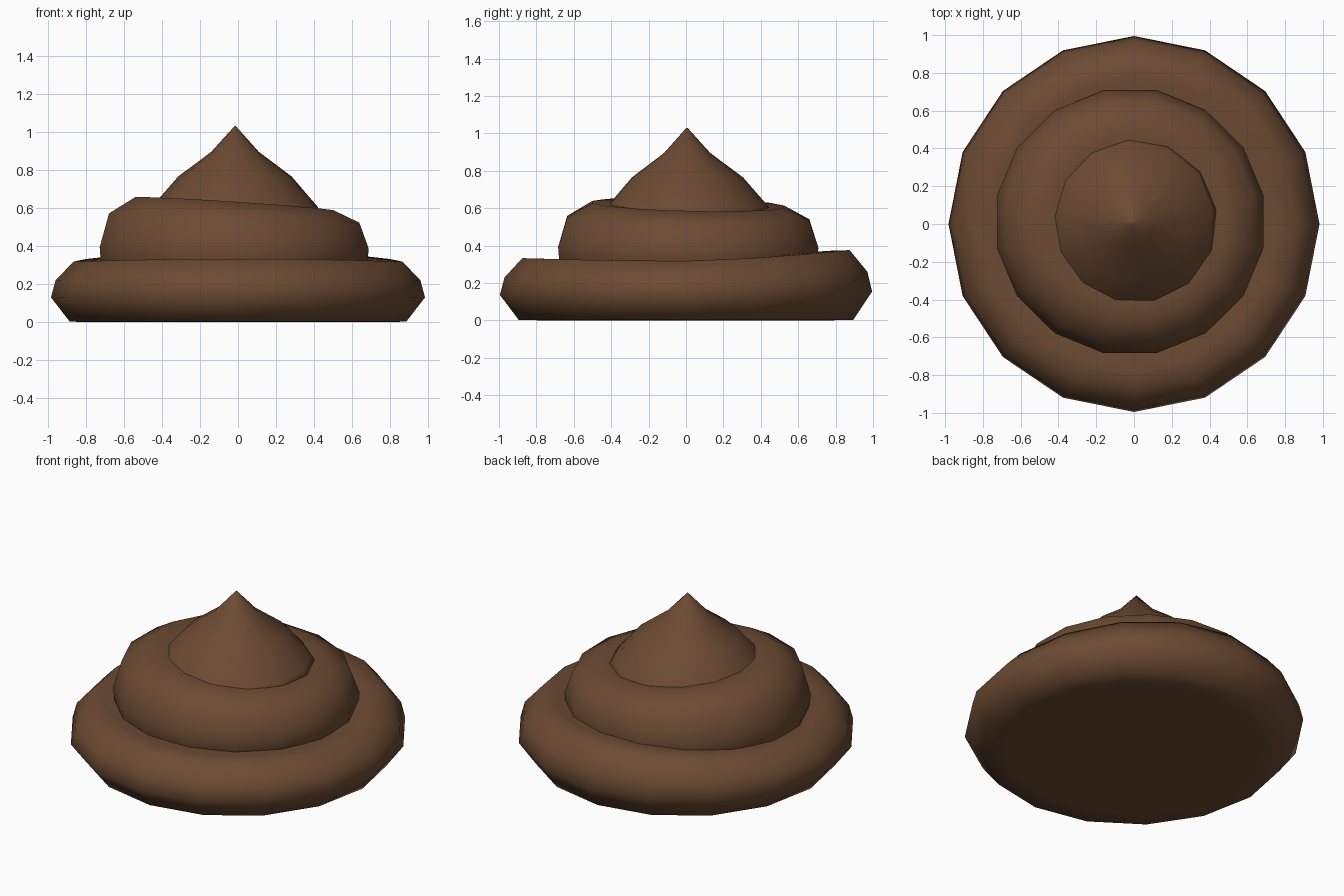
import bpy, bmesh
from math import sin, cos, pi, radians

if "Cube" in bpy.data.objects:
    bpy.data.objects.remove(bpy.data.objects["Cube"])

brown = bpy.data.materials.new("brown")
brown.diffuse_color = (0.15, 0.07, 0.033, 1)
brown.use_nodes = True
brown.node_tree.nodes["Principled BSDF"].inputs["Base Color"].default_value = brown.diffuse_color


def coil(name, profile, sides, phase, centre, stretch, lift):
    """Revolve (radius, height) points; lift(angle, height) makes the swirl uneven."""
    bm = bmesh.new()
    rings = []
    for r, z in profile:
        ring = []
        for i in range(sides):
            a = phase + 2 * pi * i / sides
            ring.append(bm.verts.new((centre[0] + r * stretch[0] * cos(a),
                                      centre[1] + r * stretch[1] * sin(a),
                                      z + lift(a, z))))
        rings.append(ring)
    for lo, hi in zip(rings, rings[1:]):
        for i in range(sides):
            j = (i + 1) % sides
            bm.faces.new((lo[i], lo[j], hi[j], hi[i]))
    # close bottom and top
    bm.faces.new(rings[0][::-1])
    bm.faces.new(rings[-1])
    bmesh.ops.recalc_face_normals(bm, faces=bm.faces)
    for f in bm.faces:
        f.smooth = True
    mesh = bpy.data.meshes.new(name)
    bm.to_mesh(mesh)
    bm.free()
    mesh.materials.append(brown)
    ob = bpy.data.objects.new(name, mesh)
    bpy.context.collection.objects.link(ob)
    return ob


# bottom coil: wide ring, raised at the back where the swirl ends
coil("bottom_coil",
     [(0.76, 0), (0.895, 0.003), (0.995, 0.13), (0.97, 0.22), (0.875, 0.318),
      (0.76, 0.315), (0.6, 0.305)],
     16, 0, (0, 0), (0.987, 1.0),
     lambda a, z: z / 0.32 * (0.058 * max(0, sin(a)) ** 1.5
                              + 0.015 * max(0, -sin(a)) ** 2))

# middle coil: higher at the front left
coil("middle_coil",
     [(0.69, 0.24), (0.715, 0.33), (0.72, 0.39), (0.67, 0.545), (0.53, 0.62),
      (0.42, 0.615), (0.3, 0.6)],
     16, radians(11.25), (-0.02, 0.012), (1.0, 0.985),
     lambda a, z: max(0, z - 0.36) / 0.26 * 0.037 * cos(a - radians(200)))

# pointed tip
coil("tip",
     [(0.47, 0.56), (0.435, 0.61), (0.30, 0.765), (0.125, 0.895), (0.003, 1.03)],
     13, radians(92), (-0.015, 0.005), (1, 1), lambda a, z: 0)
